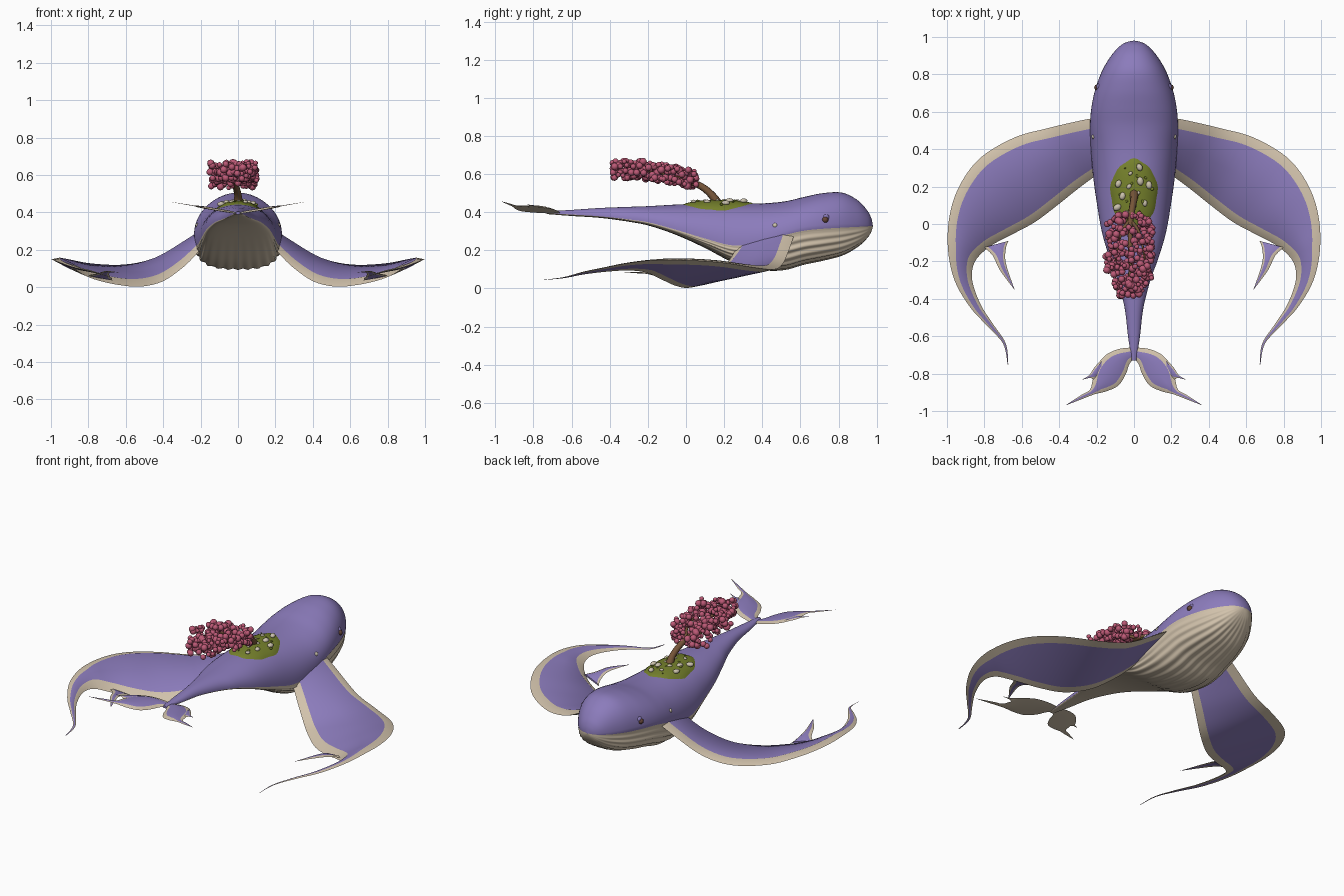
import bpy, bmesh, math, random
from mathutils import Vector, Matrix

if "Cube" in bpy.data.objects:
    bpy.data.objects.remove(bpy.data.objects["Cube"], do_unlink=True)
random.seed(4)


def material(name, rgb):
    m = bpy.data.materials.new(name)
    m.use_nodes = True
    m.diffuse_color = (*rgb, 1)
    m.node_tree.nodes["Principled BSDF"].inputs["Base Color"].default_value = (*rgb, 1)
    return m


PURPLE = material("purple skin", (0.26, 0.2, 0.5))
BEIGE = material("beige belly", (0.64, 0.54, 0.41))
MOSS = material("moss green", (0.18, 0.22, 0.025))
BARK = material("bark brown", (0.18, 0.09, 0.04))
PINK = material("pink blossom", (0.5, 0.1, 0.18))
STONE = material("pale stone", (0.6, 0.54, 0.42))
EYE = material("eye brown", (0.13, 0.06, 0.04))


def finish(name, bm, mats, mirror=False, angle=50):
    bmesh.ops.recalc_face_normals(bm, faces=bm.faces[:])
    mesh = bpy.data.meshes.new(name)
    bm.to_mesh(mesh)
    bm.free()
    for m in mats:
        mesh.materials.append(m)
    ob = bpy.data.objects.new(name, mesh)
    bpy.context.collection.objects.link(ob)
    bpy.ops.object.select_all(action='DESELECT')
    ob.select_set(True)
    bpy.context.view_layer.objects.active = ob
    bpy.ops.object.shade_smooth_by_angle(angle=math.radians(angle))
    if mirror:
        ob.modifiers.new("Mirror", 'MIRROR')
    return ob


def smooth_rows(rows, n):
    """Catmull-Rom interpolation of equal-length rows."""
    out = []
    for i in range(len(rows) - 1):
        quad = [rows[max(i - 1, 0)], rows[i], rows[i + 1], rows[min(i + 2, len(rows) - 1)]]
        for k in range(n):
            t = k / n
            out.append([b + t / 2 * (c - a + t * (2*a - 5*b + 4*c - d + t * (3*b - a - 3*c + d)))
                        for a, b, c, d in zip(*quad)])
    return out + [list(rows[-1])]


def loft(bm, rings, mat_rule):
    loops = [[bm.verts.new(p) for p in ring] for ring in rings]
    n = len(loops[0])
    for a, b in zip(loops, loops[1:]):
        for j in range(n):
            k = (j + 1) % n
            bm.faces.new((a[j], a[k], b[k], b[j])).material_index = mat_rule(j)
    bm.faces.new(loops[0])
    bm.faces.new(loops[-1])


# Body stations: y, half width, top, colour line, bottom
BODY = smooth_rows([
    (-.73, .012, .405, .395, .39), (-.6, .032, .412, .388, .38), (-.45, .05, .422, .378, .37),
    (-.3, .088, .428, .362, .35), (-.19, .128, .432, .345, .328), (-.05, .17, .44, .307, .28),
    (.1, .197, .445, .262, .212), (.25, .218, .445, .225, .135), (.4, .231, .446, .24, .097),
    (.52, .235, .457, .28, .095), (.62, .228, .48, .303, .122), (.72, .207, .5, .313, .143),
    (.82, .17, .502, .319, .17), (.9, .122, .463, .323, .215), (.95, .077, .41, .326, .262),
    (.972, .04, .368, .327, .297), (.98, .004, .33, .327, .324)], 6)
TOP_P, LOW_P, TOP_N, LOW_N, RIBS = 2.15, 2.9, 28, 96, 14


def ring(y, w, top, mid, low):
    pts = []
    fade = max(0, min(1, (y + .05) / .4)) * min(1, (.98 - y) / .1)
    lip = .015 * max(0, min(1, (y - .45) / .1))
    for i in range(TOP_N + LOW_N):
        upper = i <= TOP_N
        a = math.pi * (i / TOP_N if upper else 1 + (i - TOP_N) / LOW_N)
        p, h = (TOP_P, top - mid) if upper else (LOW_P, mid - low)
        c, s = math.cos(a), math.sin(a)
        r = (abs(c)**p + abs(s)**p) ** (-1 / p)
        if not upper:
            groove = fade * min(1, -2.5 * s)
            r *= 1 - lip - groove * (.022 - .022 * math.cos(2 * RIBS * a))
        pts.append((w * r * c, y, mid + h * r * s))
    return pts


def station(y):
    for a, b in zip(BODY, BODY[1:]):
        if a[0] <= y <= b[0]:
            t = (y - a[0]) / (b[0] - a[0])
            return [u + (v - u) * t for u, v in zip(a, b)]


def back_height(x, y):
    _, w, top, mid, _ = station(y)
    return mid + (top - mid) * max(0, 1 - abs(x / w)**TOP_P) ** (1 / TOP_P)


bm = bmesh.new()
loft(bm, [ring(*s) for s in BODY], lambda j: 0 if j < TOP_N else 1)
finish("whale_body", bm, [PURPLE, BEIGE], angle=60)


# Fins: blades between a leading and a trailing edge, with pale rims rolled downward
def blade(name, lead, trail, band, thick, pale=(0, 3, 4, 7)):
    rings = []
    for row in smooth_rows([a + b for a, b in zip(lead, trail)], 5):
        a, b = Vector(row[:3]), Vector(row[3:])
        chord = max((b - a).length, .001)
        e = min(band / chord, .3)
        up = Vector((0, 0, thick * min(1, chord / (4 * band))))
        mids = [(e, .9), (.5, 1), (1 - .85 * e, .9)]
        rings.append([a - .6 * up] + [a.lerp(b, u) + up * k for u, k in mids] + [b - .6 * up]
                     + [a.lerp(b, u) - up * k * .8 for u, k in reversed(mids)])
    bm = bmesh.new()
    loft(bm, rings, lambda j: 1 if j in pale else 0)
    finish(name, bm, [PURPLE, BEIGE], mirror=True, angle=40)


blade("side_fins",
      [(.17, .575, .32), (.3, .55, .24), (.47, .51, .145), (.64, .462, .112), (.82, .355, .122),
       (.93, .21, .145), (.985, .05, .158), (.995, -.13, .16), (.96, -.3, .14),
       (.88, -.44, .11), (.79, -.54, .088), (.70, -.64, .06), (.676, -.75, .045)],
      [(.17, .28, .26), (.23, .24, .18), (.31, .18, .105), (.41, .1, .04), (.53, .01, .015),
       (.66, -.06, .028), (.77, -.12, .055), (.85, -.2, .09), (.865, -.3, .1),
       (.82, -.43, .09), (.75, -.54, .075), (.685, -.64, .055), (.672, -.75, .044)],
      .055, .02)
blade("fin_spurs",
      [(.80, -.125, .065), (.755, -.17, .075), (.715, -.25, .085), (.64, -.35, .08)],
      [(.67, -.09, .04), (.685, -.13, .06), (.685, -.21, .08), (.638, -.352, .08)], .018, .006)


def tail(points):
    return [(x, y, .395 + .17 * x) for x, y in points]


UNDERSIDE = (0, 3, 4, 5, 6, 7)
blade("tail_flukes",
      tail([(0, -.66), (.08, -.668), (.15, -.70), (.2, -.76), (.22, -.83), (.235, -.885),
            (.28, -.913), (.36, -.965)]),
      tail([(0, -.72), (.025, -.75), (.045, -.805), (.085, -.865), (.15, -.895), (.21, -.91),
            (.28, -.937), (.361, -.968)]), .026, .007, UNDERSIDE)
blade("fluke_spurs",
      tail([(.17, -.72), (.21, -.765), (.24, -.808), (.275, -.83)]),
      tail([(.18, -.80), (.212, -.83), (.235, -.823), (.274, -.832)]), .015, .005, UNDERSIDE)

# Moss patch hugging the back
bm = bmesh.new()
grid = []
for i in range(1, 11):
    r = i / 10
    loop = []
    for k in range(40):
        a = math.tau * k / 40
        wob = r * (1 + .02 * math.sin(5 * a) + .02 * math.sin(9 * a))
        x, y = .132 * wob * math.cos(a), .165 + .19 * wob * math.sin(a)
        loop.append((x, y, back_height(x, y) + (.018 * (1 - r**3) if i < 10 else -.005)))
    grid.append(loop)
loft(bm, grid, lambda j: 0)
finish("moss_patch", bm, [MOSS])


def blob(bm, center, radius, scale=(1, 1, 1)):
    m = Matrix.Translation(center) @ Matrix.Rotation(random.uniform(0, 6), 4, 'Z') @ Matrix.Diagonal((*scale, 1))
    bmesh.ops.create_icosphere(bm, subdivisions=2, radius=radius, matrix=m)


# Stones and moss tufts scattered on the patch
for name, mat, count, size, turn in (("stones", STONE, 13, .025, 2.4), ("moss_tufts", MOSS, 12, .012, 1.9)):
    bm = bmesh.new()
    for i in range(count):
        a, r = i * turn, math.sqrt((i + .5) / count) * .88
        x, y = .12 * r * math.cos(a), .165 + .175 * r * math.sin(a)
        blob(bm, (x, y, back_height(x, y) + .016), size * random.uniform(.4, 1), (1, .75, .6))
    finish(name, bm, [mat])


# Windswept tree
def branch(name, points):
    cu = bpy.data.curves.new(name, 'CURVE')
    cu.dimensions = '3D'
    cu.bevel_depth = 1
    cu.bevel_resolution = 2
    cu.use_fill_caps = True
    sp = cu.splines.new('POLY')
    rows = smooth_rows(points, 4)
    sp.points.add(len(rows) - 1)
    for p, (x, y, z, r) in zip(sp.points, rows):
        p.co = (x, y, z, 1)
        p.radius = r
    sp.use_smooth = True
    cu.materials.append(BARK)
    bpy.context.collection.objects.link(bpy.data.objects.new(name, cu))


branch("tree_trunk", [(0, .165, .445, .026), (0, .135, .49, .02), (-.01, .08, .535, .018),
                      (-.02, 0, .565, .015), (-.02, -.2, .605, .01), (-.03, -.36, .62, .004)])
for side in (-1, 1):
    branch("tree_branch", [(-.02, .02, .56, .011), (-.02 + side * .05, -.05, .585, .008),
                           (-.02 + side * .08, -.2, .615, .004)])

# Blossoms spread through a long, ragged crown
bm = bmesh.new()
BLOOMS = 290
for i in range(BLOOMS):
    s = (i + .5) / BLOOMS
    width = .125 * min(1, .4 + 5 * s, .45 + 2.5 * (1 - s))
    blob(bm, (-.025 + width * random.uniform(-1, 1), .055 - .44 * s,
              .572 + .05 * min(1, 1.6 * s) + .045 * random.uniform(-1, 1)),
         random.uniform(.012, .021))
finish("blossoms", bm, [PINK])

# Eyes, eyelids and cheek barnacles
for name, mat, y, z, radius, out in (("eyes", EYE, .73, .36, .017, -.003),
                                     ("eyelids", PURPLE, .733, .371, .02, -.013),
                                     ("barnacles", STONE, .467, .33, .014, -.008)):
    _, w, top, mid, _ = station(y)
    x = w * (1 - ((z - mid) / (top - mid))**TOP_P) ** (1 / TOP_P)
    bm = bmesh.new()
    blob(bm, (x + out, y, z), radius)
    finish(name, bm, [mat], mirror=True)
